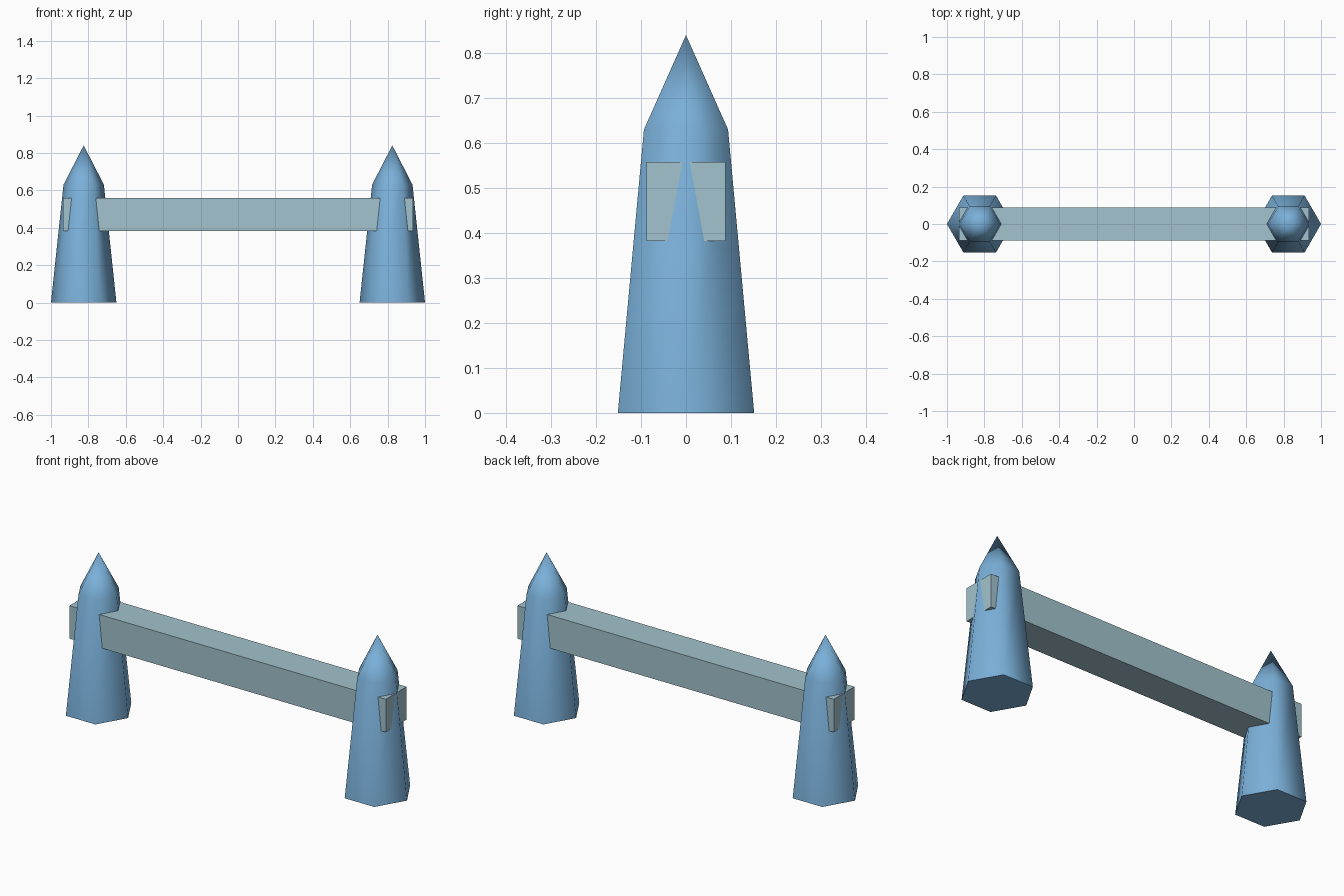
import bpy, bmesh, math

if "Cube" in bpy.data.objects:
    bpy.data.objects.remove(bpy.data.objects["Cube"])


def material(name, rgb):
    m = bpy.data.materials.new(name)
    m.diffuse_color = (*rgb, 1)
    m.use_nodes = True
    m.node_tree.nodes["Principled BSDF"].inputs["Base Color"].default_value = m.diffuse_color
    return m


post_blue = material("post blue", (0.195, 0.434, 0.694))
rail_grey = material("pale rail blue", (0.361, 0.546, 0.610))


def add_object(name, bm, mat):
    bmesh.ops.recalc_face_normals(bm, faces=bm.faces[:])
    me = bpy.data.meshes.new(name)
    bm.to_mesh(me)
    bm.free()
    me.materials.append(mat)
    ob = bpy.data.objects.new(name, me)
    bpy.context.collection.objects.link(ob)
    return ob


# Tapered six-sided post with a pointed top, smooth sides and a flat base
def post(name, x):
    bm = bmesh.new()
    rings = [[bm.verts.new((x + r * math.cos(i * math.pi / 3),
                            r * math.sin(i * math.pi / 3), z)) for i in range(6)]
             for r, z in ((0.175, 0), (0.108, 0.63))]
    tip = bm.verts.new((x, 0, 0.84))
    low, high = rings
    for i in range(6):
        j = (i + 1) % 6
        bm.faces.new((low[i], low[j], high[j], high[i])).smooth = True
        bm.faces.new((high[i], high[j], tip)).smooth = True
    base = bm.faces.new(low[::-1])
    for e in base.edges:
        e.smooth = False
    return add_object(name, bm, post_blue)


post("left_post", -0.825)
post("right_post", 0.825)

# Square rail running through both posts
bm = bmesh.new()
bmesh.ops.create_cube(bm, size=1)
for v in bm.verts:
    v.co = (v.co.x * 1.872, v.co.y * 0.176, 0.47 + v.co.z * 0.176)
add_object("cross_rail", bm, rail_grey)
